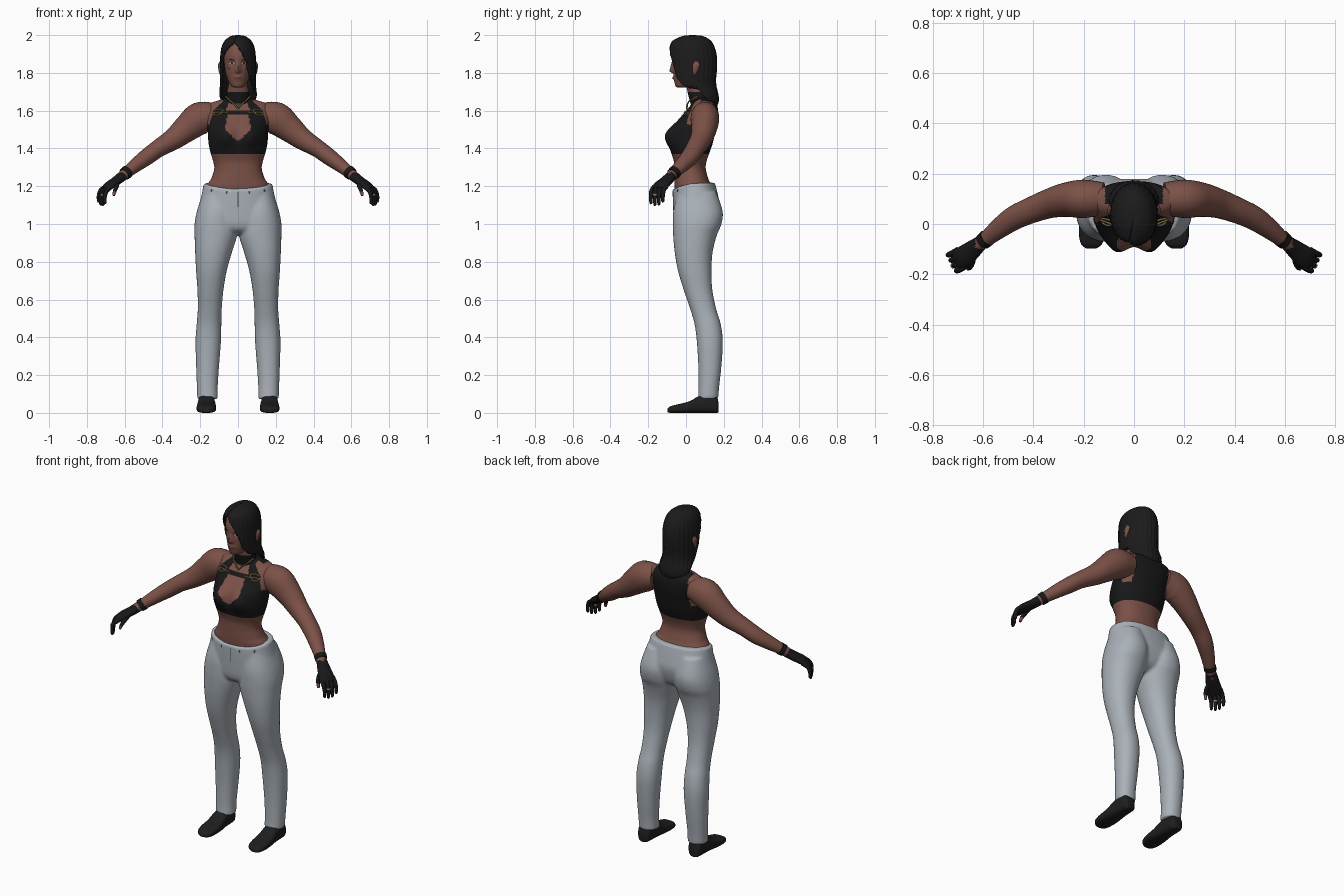
import bpy, bmesh, math
from mathutils import Vector
from mathutils.bvhtree import BVHTree

if "Cube" in bpy.data.objects:
    bpy.data.objects.remove(bpy.data.objects["Cube"])


def mat(name, r, g, b):
    m = bpy.data.materials.new(name)
    m.diffuse_color = (r, g, b, 1)
    m.use_nodes = True
    m.node_tree.nodes["Principled BSDF"].inputs["Base Color"].default_value = m.diffuse_color
    return m


SKIN = mat("brown skin", .20, .083, .064)
HAIR = mat("black hair", .011, .011, .011)
CLOTH = mat("black cloth", .009, .009, .010)
DENIM = mat("pale grey trousers", .40, .44, .48)
SHOE = mat("charcoal shoe", .014, .013, .014)
GOLD = mat("dull gold", .28, .22, .08)
WHITE = mat("eye white", .45, .43, .40)
LIP = mat("dark lip", .13, .045, .04)
SEAM = mat("seam grey", .06, .065, .07)


def spline(pts, sub):
    """Catmull-Rom through tuples of any length."""
    out, n = [], len(pts)
    for i in range(n - 1):
        a, b, c, d = pts[max(i - 1, 0)], pts[i], pts[i + 1], pts[min(i + 2, n - 1)]
        for k in range(sub):
            t = k / sub
            out.append([.5 * (2 * q + (r - p) * t + (2 * p - 5 * q + 4 * r - s) * t * t
                              + (3 * q - p - 3 * r + s) * t ** 3) for p, q, r, s in zip(a, b, c, d)])
    return out + [list(pts[-1])]


def lerp(table, z):
    """Piecewise linear lookup in [(z, value), ...] sorted by z."""
    if z <= table[0][0]:
        return table[0][1]
    for (z0, v0), (z1, v1) in zip(table, table[1:]):
        if z <= z1:
            return v0 + (v1 - v0) * (z - z0) / (z1 - z0)
    return table[-1][1]


def skin_rings(name, rings, mats, rule=None, closed=True, caps=True):
    """Skin a list of equal-length rings; rule(centre) picks the material index."""
    n, bm = len(rings[0]), bmesh.new()
    vs = [[bm.verts.new(p) for p in r] for r in rings]
    for r0, r1 in zip(vs, vs[1:]):
        for j in range(n if closed else n - 1):
            bm.faces.new((r0[j], r0[(j + 1) % n], r1[(j + 1) % n], r1[j]))
    if caps:
        bm.faces.new(vs[0])
        bm.faces.new(vs[-1])
    bmesh.ops.recalc_face_normals(bm, faces=bm.faces)
    for f in bm.faces:
        f.smooth = True
        if rule:
            f.material_index = rule(f.calc_center_median())
    me = bpy.data.meshes.new(name)
    bm.to_mesh(me)
    bm.free()
    for m in mats:
        me.materials.append(m)
    me.set_sharp_from_angle(angle=math.radians(50))
    ob = bpy.data.objects.new(name, me)
    bpy.context.collection.objects.link(ob)
    return ob


def loft(name, stations, mats, axis="z", side=1, seg=40, sub=5, power=2.0, warp=None, rule=None):
    """Stations: (t, x0, x1, b0, b1) ellipses stacked along z (b=y) or y (b=z)."""
    rings = []
    for t, x0, x1, b0, b1 in spline(stations, sub):
        ring = []
        for j in range(seg):
            a = 2 * math.pi * j / seg
            c, s = math.cos(a), math.sin(a)
            x = (x0 + x1) / 2 + (x1 - x0) / 2 * math.copysign(abs(c) ** (2 / power), c)
            b = (b0 + b1) / 2 + (b1 - b0) / 2 * math.copysign(abs(s) ** (2 / power), s)
            p = Vector((x * side, b, t) if axis == "z" else (x * side, t, b))
            ring.append(warp(p) if warp else p)
        rings.append(ring)
    return skin_rings(name, rings, mats, rule)


def tube(name, pts, mats, across=(0, 1, 0), side=1, seg=20, sub=5, rule=None):
    """Points: (x, y, z, radius across, radius thick)."""
    pts = spline([tuple(p) if len(p) == 5 else tuple(p) + (p[3],) for p in pts], sub)
    pos, rings = [Vector(p[:3]) for p in pts], []
    for i, p in enumerate(pts):
        tan = (pos[min(i + 1, len(pos) - 1)] - pos[max(i - 1, 0)]).normalized()
        v = tan.cross(Vector(across)).normalized()
        u = v.cross(tan)
        ring = [pos[i] + u * p[3] * math.cos(2 * math.pi * j / seg)
                + v * p[4] * math.sin(2 * math.pi * j / seg) for j in range(seg)]
        rings.append([Vector((q.x * side, q.y, q.z)) for q in ring])
    return skin_rings(name, rings, mats, rule)


def sym(rows):
    return [(z, -w, w, f, b) for z, w, f, b in rows]


def surface(ob):
    me = ob.data
    tree = BVHTree.FromPolygons([v.co for v in me.vertices], [p.vertices[:] for p in me.polygons])
    def front(x, z, lift=.003):
        hit = tree.ray_cast(Vector((x, -1, z)), Vector((0, 1, 0)))[0]
        return Vector((x, (hit.y if hit else 0) - lift, z))
    return front


def patch(name, front, cx, cz, rx, rz, m, lift=.002, tilt=0):
    """Thin oval laid on the front of a surface."""
    rings = []
    for k in (.02, .5, 1):
        ring = []
        for j in range(16):
            a = 2 * math.pi * j / 16
            dx = rx * k * math.cos(a)
            ring.append(front(cx + dx, cz + rz * k * math.sin(a) + tilt * dx, lift))
        rings.append(ring)
    skin_rings(name, rings, [m], caps=False)


# Torso, with halter top marked out by rule
def bust(p):
    if p.y < .04:
        k = math.exp(-((abs(p.x) - .07) / .055) ** 2 - ((p.z - 1.47) / .06) ** 2)
        p.y -= .04 * k * min(1, (.04 - p.y) / .06)
    return p


def top_rule(c):
    ax, z = abs(c.x), c.z
    if z < 1.37:
        return 0
    if c.y > .08:
        return 1 if z < 1.47 or ax < .115 else 0
    if ax > lerp([(1.5, .2), (1.53, .15), (1.6, .13), (1.65, .08)], z):
        return 0
    if 1.435 < z < 1.58 and ax < lerp([(1.435, 0), (1.5, .07), (1.58, .055)], z):
        return 0
    if 1.6 < z < 1.65 and ax < lerp([(1.6, .065), (1.65, .045)], z):
        return 0
    return 1


torso = loft("torso_and_halter_top", sym([
    (1.08, .16, -.05, .14), (1.19, .168, -.06, .135), (1.24, .142, -.062, .118), (1.29, .126, -.062, .105),
    (1.33, .131, -.064, .108), (1.38, .146, -.078, .125), (1.43, .156, -.085, .142), (1.5, .161, -.07, .157),
    (1.55, .165, -.04, .168), (1.6, .168, .0, .17), (1.635, .155, .03, .162), (1.655, .10, .045, .145),
    (1.67, .05, .06, .12)]), [SKIN, CLOTH], seg=144, sub=12, power=2.2, warp=bust, rule=top_rule)
chest = surface(torso)

# Neck with black collar
loft("neck_and_collar", sym([(1.58, .07, .04, .15), (1.63, .066, .026, .14), (1.66, .062, .018, .128),
     (1.70, .058, .008, .112), (1.74, .05, .0, .10), (1.8, .048, .0, .10)]), [SKIN, CLOTH],
     rule=lambda c: 1 if 1.635 < c.z < 1.7 else 0)


# Head and face
def nose(p):
    if p.y < 0:
        p.y -= .022 * math.exp(-(p.x / .012) ** 2) * lerp([(1.795, 0), (1.808, 1), (1.865, .1), (1.9, 0)], p.z)
        p.y += .008 * math.exp(-((abs(p.x) - .032) / .016) ** 2 - ((p.z - 1.85) / .014) ** 2)
        p.y -= .006 * math.exp(-(p.x / .022) ** 2 - ((p.z - 1.773) / .013) ** 2)
    return p


head = loft("head", sym([(1.722, .02, -.045, .0), (1.732, .036, -.056, .03), (1.76, .053, -.062, .08),
    (1.8, .066, -.066, .11), (1.85, .073, -.07, .13), (1.9, .075, -.072, .14), (1.95, .062, -.052, .12),
    (1.98, .03, -.01, .08)]), [SKIN], seg=72, sub=7, warp=nose)
face = surface(head)
for s, n in ((-1, "right"), (1, "left")):
    patch(n + "_eye", face, s * .032, 1.85, .013, .005, WHITE)
    patch(n + "_iris", face, s * .032, 1.85, .0055, .0052, HAIR, .0035)
    patch(n + "_eyebrow", face, s * .034, 1.870, .019, .003, HAIR, .002, s * .2)
    patch(n + "_cheek_mark", face, s * .05, 1.825, .012, .0022, HAIR, .002, s * .4)
    loft(n + "_ear", [(1.785, .086, .09, .04, .05), (1.80, .082, .1, .034, .058), (1.84, .082, .106, .034, .074),
                      (1.86, .088, .098, .045, .065)], [SKIN], side=s, seg=16)
patch("lips", face, 0, 1.773, .022, .006, LIP)

# Hair: open sheet wrapped round the head, swept over one side of the face
right_edge = [(1.64, 100), (1.715, 95), (1.735, 58), (1.78, 42), (1.85, 33), (1.9, 17), (1.94, 0), (1.965, -15)]
left_edge = [(1.64, -100), (1.7, -98), (1.76, -86), (1.85, -72), (1.9, -60), (1.935, -40), (1.965, -16)]
rings = []
for z, w, f, b in spline([(2.0, .001, .034, .036), (1.997, .03, -.01, .08), (1.985, .054, -.045, .112),
                          (1.965, .074, -.075, .136),
                          (1.93, .088, -.087, .153), (1.88, .094, -.09, .163), (1.82, .096, -.088, .163),
                          (1.76, .095, -.08, .158), (1.72, .096, -.06, .163), (1.68, .1, -.01, .172),
                          (1.645, .085, .05, .172), (1.615, .045, .10, .16)], 6):
    a0, a1 = lerp(right_edge, z), 360 + lerp(left_edge, z)
    ring = []
    for j in range(101):
        a = math.radians(a0 + (a1 - a0) * j / 100)
        k = 1 + .012 * math.sin(26 * a) * min(1, (2 - z) / .05)
        ring.append(Vector((w * k * math.sin(a), (f + b) / 2 - (b - f) / 2 * k * math.cos(a), z)))
    rings.append(ring)
hair = skin_rings("long_hair", rings, [HAIR], closed=False, caps=False)
solid = hair.modifiers.new("thickness", "SOLIDIFY")
solid.thickness, solid.offset = .012, -1


# Trousers: hips and legs fused into one smooth skin
def waist(p):
    if p.z > 1.1:
        p.z -= .035 * (p.z - 1.1) / .115 * max(0, min(1, (.1 - p.y) / .15)) * (1 - (p.x / .19) ** 2 * .8)
    return p


trousers = loft("trousers", sym([(1.219, .181, -.071, .153), (1.15, .194, -.07, .17), (1.08, .21, -.068, .18),
     (1.0, .214, -.062, .158), (.965, .14, -.045, .12), (.945, .05, -.01, .07)]), [DENIM], seg=64, power=2.3, warp=waist)
belly = surface(trousers)
patch("fly_seam", belly, 0, 1.13, .003, .045, SEAM, .004)
for x in (-.14, -.06, .06, .14):
    patch("belt_stud", belly, x, 1.165 + .6 * x * x, .005, .009, SEAM, .005)
fused = bmesh.new()
fused.from_mesh(trousers.data)

for s, n in ((-1, "right"), (1, "left")):
    leg = loft(n + "_trouser_leg", [
        (1.17, .03, .185, -.045, .16), (1.07, .004, .217, -.067, .194), (1.0, .0, .23, -.07, .188),
        (.94, .004, .23, -.068, .163), (.85, .032, .227, -.06, .141), (.75, .06, .222, -.042, .135),
        (.65, .077, .215, -.012, .14), (.55, .086, .213, .022, .16), (.47, .088, .219, .045, .184),
        (.38, .09, .225, .057, .195), (.25, .1, .222, .065, .188), (.14, .107, .218, .066, .176),
        (.073, .106, .216, .063, .171)], [DENIM], side=s, power=2.15)
    fused.from_mesh(leg.data)
    bpy.data.objects.remove(leg)
    loft(n + "_shoe", [
        (-.097, .15, .19, .003, .022), (-.08, .127, .21, 0, .036), (-.04, .117, .219, 0, .046),
        (.02, .117, .217, 0, .062), (.07, .122, .212, 0, .09), (.12, .125, .21, 0, .1),
        (.16, .13, .205, 0, .09), (.173, .148, .19, .003, .05)], [SHOE], axis="y", side=s, power=3)

    # Arm, wrist band and glove
    tube(n + "_arm", [
        (.12, .10, 1.575, .065), (.2, .10, 1.56, .076, .086), (.27, .096, 1.508, .068, .073),
        (.34, .08, 1.451, .058, .058), (.42, .05, 1.401, .051, .047), (.48, .022, 1.357, .048, .044),
        (.54, -.021, 1.312, .04, .037), (.6, -.07, 1.264, .029, .028), (.63, -.09, 1.24, .027, .025)],
        [SKIN], side=s, seg=32)
    tube(n + "_wrist_band", [(.585, -.056, 1.277, .035), (.602, -.071, 1.263, .033)], [CLOTH], side=s)
    side_dir = (.48, .87, 0)
    tube(n + "_glove_palm", [
        (.612, -.078, 1.254, .03, .027), (.645, -.105, 1.228, .038, .024), (.682, -.134, 1.203, .044, .021),
        (.705, -.146, 1.184, .04, .014)], [CLOTH], across=side_dir, side=s)
    for i in range(4):
        k = i - 1.5
        bx, by, reach = .697 + .011 * k, -.142 + .021 * k, (.0, .008, .006, -.008)[i]
        tube(n + "_finger", [
            (bx - .015, by + .008, 1.2, .012), (bx + .013, by - .008, 1.178, .012),
            (bx + .024, by - .012, 1.147, .0105), (bx + .024, by - .012, 1.112 - reach, .008),
            (bx + .023, by - .011, 1.106 - reach, .003)], [CLOTH], across=side_dir, side=s, seg=12)
    tube(n + "_thumb", [
        (.64, -.118, 1.22, .014), (.643, -.152, 1.2, .0125), (.652, -.172, 1.175, .01),
        (.659, -.178, 1.15, .007)], [CLOTH, SKIN], across=(1, 0, 0), side=s, seg=12,
        rule=lambda c: 1 if c.z < 1.172 else 0)
    tube(n + "_ring", [(.715, -.164, 1.158, .013), (.716, -.165, 1.15, .013)], [GOLD], across=side_dir, side=s, seg=14)

    # Gold chains on the halter top
    def chain(label, pts, r=.004):
        tube(n + label, [tuple(chest(x * s, z, .004)) + (r,) for x, z in pts], [GOLD], across=(.3, .2, 1), seg=8)
    chain("_bar_chain", [(.05, 1.592), (.075, 1.59), (.1, 1.592), (.13, 1.588)])
    chain("_drop_chain", [(.08, 1.60), (.1, 1.58), (.122, 1.577), (.132, 1.59)])
    chain("_strap_chain", [(.07, 1.6), (.1, 1.608), (.128, 1.6)])
    tube(n + "_neck_chain", [(s * .064, .06, 1.675, .004), (s * .045, .022, 1.655, .004),
         (s * .02, .008, 1.635, .004), tuple(chest(0, 1.61, .004)) + (.004,)], [GOLD], across=(.3, .2, 1), seg=8)

fused.to_mesh(trousers.data)
fused.free()
remesh = trousers.modifiers.new("fuse", "REMESH")
remesh.mode, remesh.voxel_size, remesh.use_smooth_shade = "VOXEL", .007, True
soften = trousers.modifiers.new("soften", "SMOOTH")
soften.factor, soften.iterations = .5, 10
